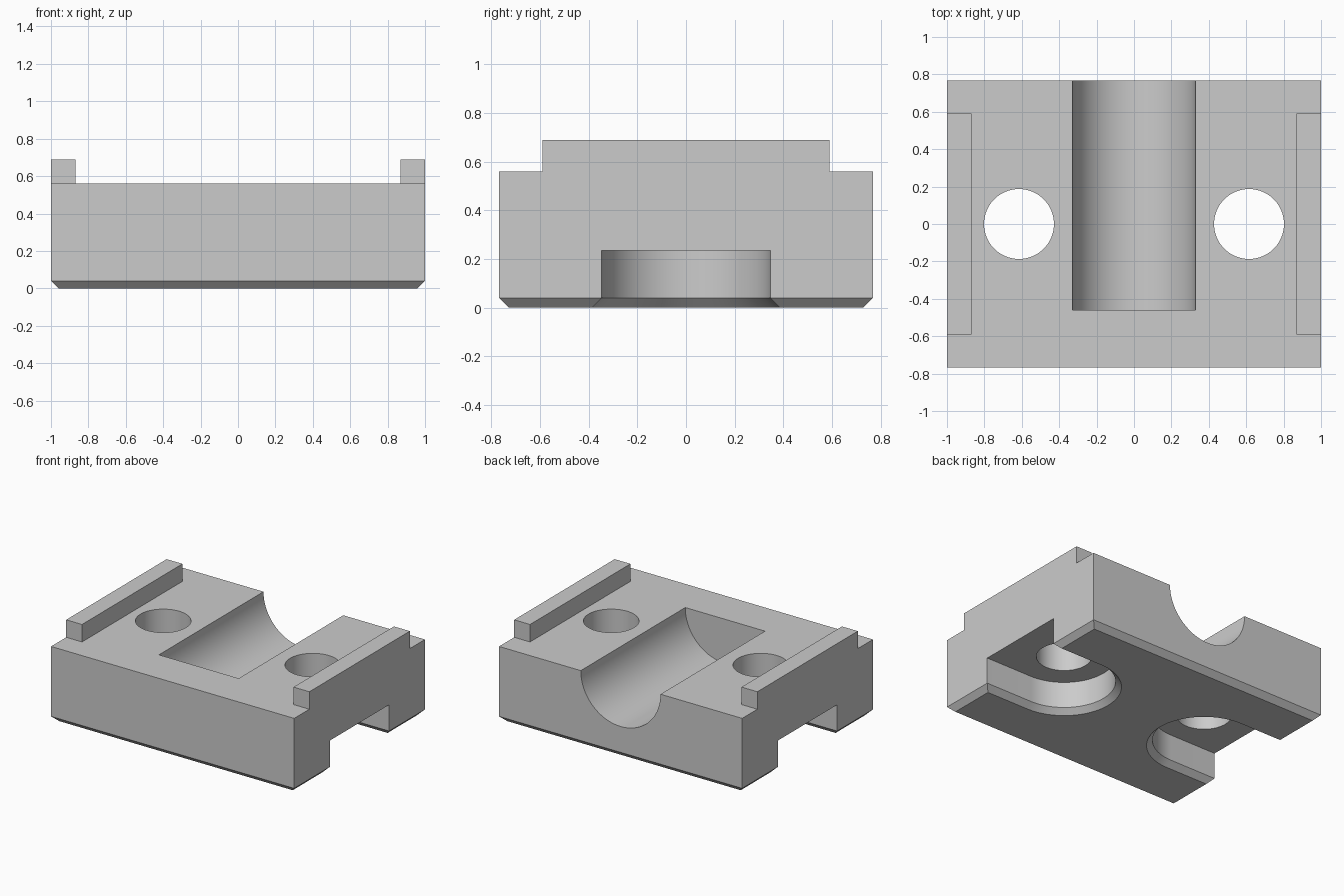
import bpy, bmesh
from math import cos, sin, pi

default = bpy.data.objects.get("Cube")
if default:
    bpy.data.objects.remove(default)

WIDTH, DEPTH, DECK, TOP = 1.0, 0.768, 0.56, 0.69   # half width, half depth, heights
CHAMFER = 0.04
RAIL_X, RAIL_Y = 0.87, 0.59
HOLE_X, HOLE_R = 0.615, 0.187
SLOT_R, SLOT_TOP = 0.347, 0.235
CHANNEL_R, CHANNEL_FRONT = 0.328, -0.46

grey = bpy.data.materials.new("light grey")
grey.use_nodes = True
grey.diffuse_color = (0.6, 0.6, 0.6, 1)
grey.node_tree.nodes["Principled BSDF"].inputs["Base Color"].default_value = grey.diffuse_color


def loft(name, rings):
    """Closed solid through matching rings of points."""
    bm = bmesh.new()
    loops = [[bm.verts.new(p) for p in ring] for ring in rings]
    n = len(loops[0])
    for a, b in zip(loops, loops[1:]):
        for i in range(n):
            j = (i + 1) % n
            bm.faces.new((a[i], a[j], b[j], b[i]))
    bm.faces.new(loops[0])
    bm.faces.new(loops[-1])
    bmesh.ops.recalc_face_normals(bm, faces=bm.faces)
    mesh = bpy.data.meshes.new(name)
    bm.to_mesh(mesh)
    bm.free()
    obj = bpy.data.objects.new(name, mesh)
    bpy.context.collection.objects.link(obj)
    return obj


def rectangle(x, y, z):
    return [(-x, -y, z), (x, -y, z), (x, y, z), (-x, y, z)]


def arc(radius, start, end, steps):
    angles = [start + (end - start) * i / steps for i in range(steps + 1)]
    return [(radius * cos(a), radius * sin(a)) for a in angles]


def slot_ring(side, radius, z):
    """Round-ended slot running out through the side of the block."""
    inner = [(HOLE_X - x, y, z) for x, y in arc(radius, -pi / 2, pi / 2, 48)]
    outline = [(1.2, -radius, z)] + inner + [(1.2, radius, z)]
    return [(side * x, y, z) for x, y, z in outline]


# Block with a chamfered underside, tall enough to include the rails
block = loft("clamp_block", [rectangle(WIDTH - CHAMFER, DEPTH - CHAMFER, 0),
                             rectangle(WIDTH, DEPTH, CHAMFER),
                             rectangle(WIDTH, DEPTH, TOP)])
block.data.materials.append(grey)

# H-shaped cutter that leaves the two side rails standing
quarter = [(RAIL_X, RAIL_Y), (1.2, RAIL_Y), (1.2, 1)]
h_shape = quarter + [(-x, y) for x, y in reversed(quarter)]
h_shape += [(-x, -y) for x, y in quarter] + [(x, -y) for x, y in reversed(quarter)]
cutters = [loft("deck_cutter", [[(x, y, z) for x, y in h_shape] for z in (DECK, 1)])]

# Half-round channel, open at the back
u_shape = [(CHANNEL_R, 1)] + [(x, DECK + z) for x, z in arc(CHANNEL_R, 0, -pi, 64)]
u_shape.append((-CHANNEL_R, 1))
cutters.append(loft("channel_cutter", [[(x, y, z) for x, z in u_shape]
                                       for y in (CHANNEL_FRONT, 1)]))

# Chamfered slots below and round bolt holes through each side
for side in (-1, 1):
    cutters.append(loft("slot_cutter", [slot_ring(side, SLOT_R + 2 * CHAMFER, -CHAMFER),
                                        slot_ring(side, SLOT_R, CHAMFER),
                                        slot_ring(side, SLOT_R, SLOT_TOP)]))
    circle = arc(HOLE_R, 0, 2 * pi, 64)[:-1]
    cutters.append(loft("hole_cutter", [[(side * HOLE_X + x, y, z) for x, y in circle]
                                        for z in (0.1, 1)]))

# Cut, then discard the cutters
bpy.ops.object.select_all(action="DESELECT")
bpy.context.view_layer.objects.active = block
block.select_set(True)
for cutter in cutters:
    cutter.hide_render = True
    mod = block.modifiers.new("cut", "BOOLEAN")
    mod.operation = "DIFFERENCE"
    mod.solver = "EXACT"
    mod.object = cutter
    bpy.ops.object.modifier_apply(modifier=mod.name)
    bpy.data.objects.remove(cutter)

bpy.ops.object.shade_smooth_by_angle(angle=pi / 6)
